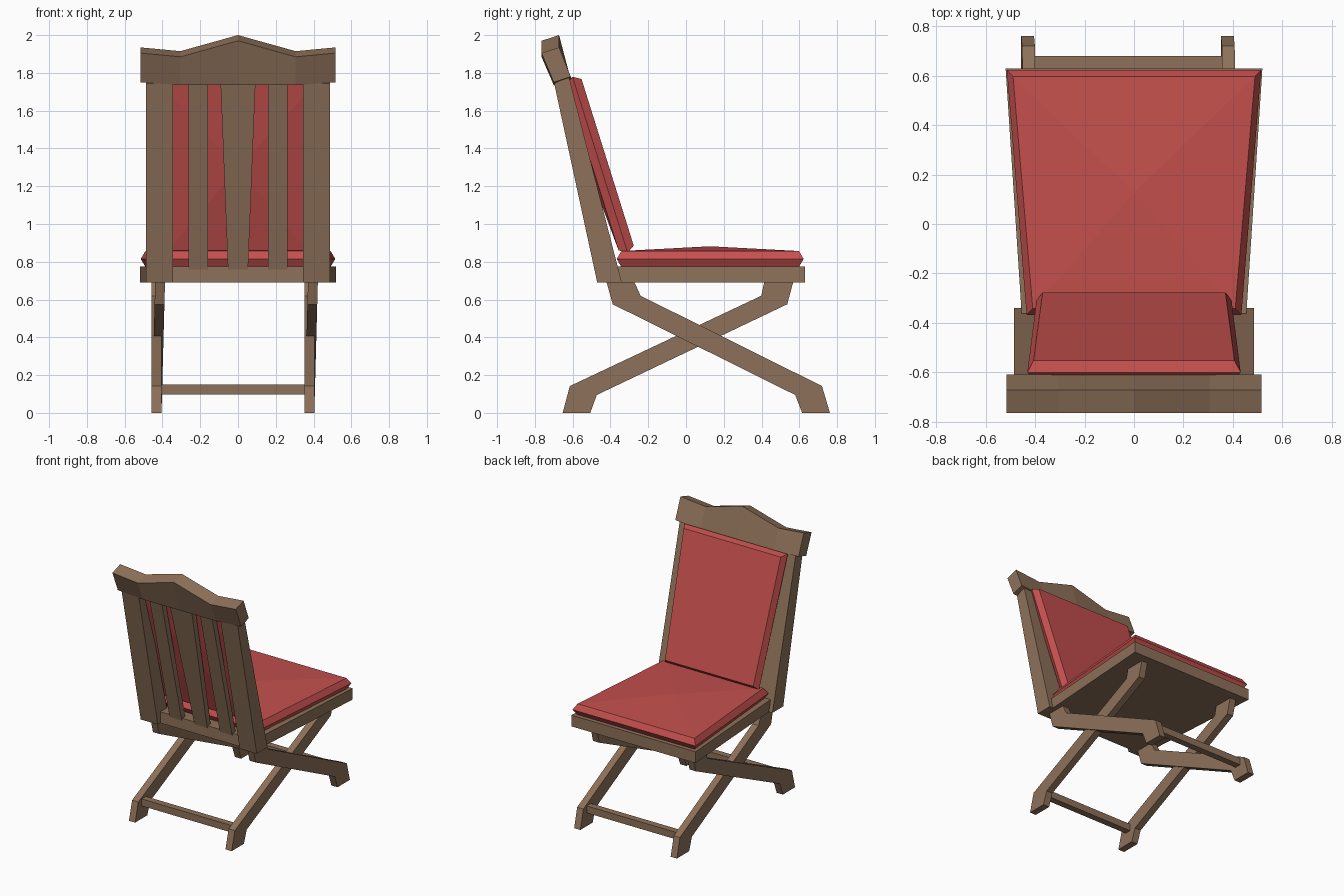
import bpy, bmesh, math
from mathutils import Matrix, Vector

if "Cube" in bpy.data.objects:
    bpy.data.objects.remove(bpy.data.objects["Cube"])


def material(name, rgb):
    m = bpy.data.materials.new(name)
    m.diffuse_color = (*rgb, 1)
    m.use_nodes = True
    m.node_tree.nodes["Principled BSDF"].inputs["Base Color"].default_value = m.diffuse_color
    return m


WOOD = material("brown wood", (0.27, 0.165, 0.10))
RED = material("red fabric", (0.55, 0.08, 0.075))


def loft(name, rings, mat, apex=None, matrix=Matrix()):
    """Skin equal-length rings; cap the ends, or close the last one to an apex."""
    bm = bmesh.new()
    loops = [[bm.verts.new(matrix @ Vector(p)) for p in r] for r in rings]
    n = len(loops[0])
    for a, b in zip(loops, loops[1:]):
        for i in range(n):
            j = (i + 1) % n
            bm.faces.new((a[i], a[j], b[j], b[i]))
    bm.faces.new(loops[0][::-1])
    if apex is None:
        bm.faces.new(loops[-1])
    else:
        tip = bm.verts.new(matrix @ Vector(apex))
        for i in range(n):
            bm.faces.new((loops[-1][i], loops[-1][(i + 1) % n], tip))
    bmesh.ops.recalc_face_normals(bm, faces=bm.faces[:])
    me = bpy.data.meshes.new(name)
    bm.to_mesh(me)
    bm.free()
    me.materials.append(mat)
    ob = bpy.data.objects.new(name, me)
    bpy.context.collection.objects.link(ob)
    return ob


def side_profile(name, pts, x0, x1, skew=0.0):
    """Extrude a (y, z) profile from x0 to x1, leaning sideways with height."""
    return loft(name, [[(x + skew * z, y, z) for y, z in pts] for x in (x0, x1)], WOOD)


def cushion(name, w0, w1, length, matrix):
    """Pillow with a wide middle seam, tapered plan and a shallow peak."""
    def ring(n, inset):
        h = length / 2 - inset
        a, b = w0 - inset, w1 - inset
        return [(-a, -h, n), (a, -h, n), (b, h, n), (-b, h, n)]
    return loft(name, [ring(-0.042, 0.025), ring(0, 0), ring(0.042, 0.025)],
                RED, (0, 0, 0.067), matrix)


# Seat board, tapering to the back
loft("seat", [[(-0.45, -0.44, z), (0.45, -0.44, z), (0.52, 0.63, z), (-0.52, 0.63, z)]
              for z in (0.69, 0.775)], WOOD)

# Cushions
cushion("seat_cushion", 0.435, 0.515, 0.99, Matrix.Translation((0, 0.128, 0.815)))
lean = math.radians(90 + 17.4)
cushion("back_cushion", 0.395, 0.432, 0.975,
        Matrix.Translation((0, -0.455, 1.314)) @ Matrix.Rotation(lean, 4, 'X')
        @ Matrix.Diagonal((1, 1, -1, 1)) @ Matrix.Diagonal((1, 1, -1, 1)))

# Back posts and narrow slats
post = [(-0.47, 0.69), (-0.34, 0.69), (-0.62, 1.78), (-0.698, 1.745)]
for side, s in (("left", -1), ("right", 1)):
    side_profile("back_post_" + side, post, s * 0.343, s * 0.486)
    side_profile("back_slat_" + side,
                 [(-0.445, 0.76), (-0.40, 0.76), (-0.645, 1.76), (-0.69, 1.76)],
                 s * 0.16, s * 0.262)

# Central splat, wider at the top
loft("back_splat", [[(-w, y, z), (w, y, z), (w, y + 0.045, z), (-w, y + 0.045, z)]
                    for w, y, z in ((0.053, -0.445, 0.76), (0.093, -0.69, 1.76))], WOOD)

# Crest rail, peaked in the middle
stations = [(-0.517, 1.935, 0.015), (-0.305, 1.915, 0), (0, 2.0, 0),
            (0.305, 1.915, 0), (0.517, 1.935, 0.015)]
loft("crest_rail", [[(x, -0.70, 1.735 + b), (x, -0.61, 1.765 + b),
                     (x, -0.672, top), (x, -0.765, top - 0.03)]
                    for x, top, b in stations], WOOD)

# Crossed legs
leg_a = [(-0.42, 0.69), (-0.272, 0.69), (-0.24, 0.62), (0.72, 0.142),
         (0.762, 0), (0.615, 0), (0.578, 0.095), (-0.388, 0.575)]
leg_b = [(0.567, 0.69), (0.414, 0.69), (0.398, 0.62), (-0.615, 0.142),
         (-0.653, 0), (-0.507, 0), (-0.472, 0.095), (0.536, 0.575)]
for side, x in (("left", -0.457), ("right", 0.352)):
    side_profile("front_leg_" + side, leg_a, x, x + 0.052, 0.027)
    side_profile("rear_leg_" + side, leg_b, x, x + 0.052)

# Stretchers between the feet
for name, y in (("front", 0.655), ("rear", -0.55)):
    side_profile(name + "_stretcher",
                 [(y - 0.025, 0.097), (y + 0.025, 0.097), (y + 0.025, 0.15), (y - 0.025, 0.15)],
                 -0.42, 0.365)
